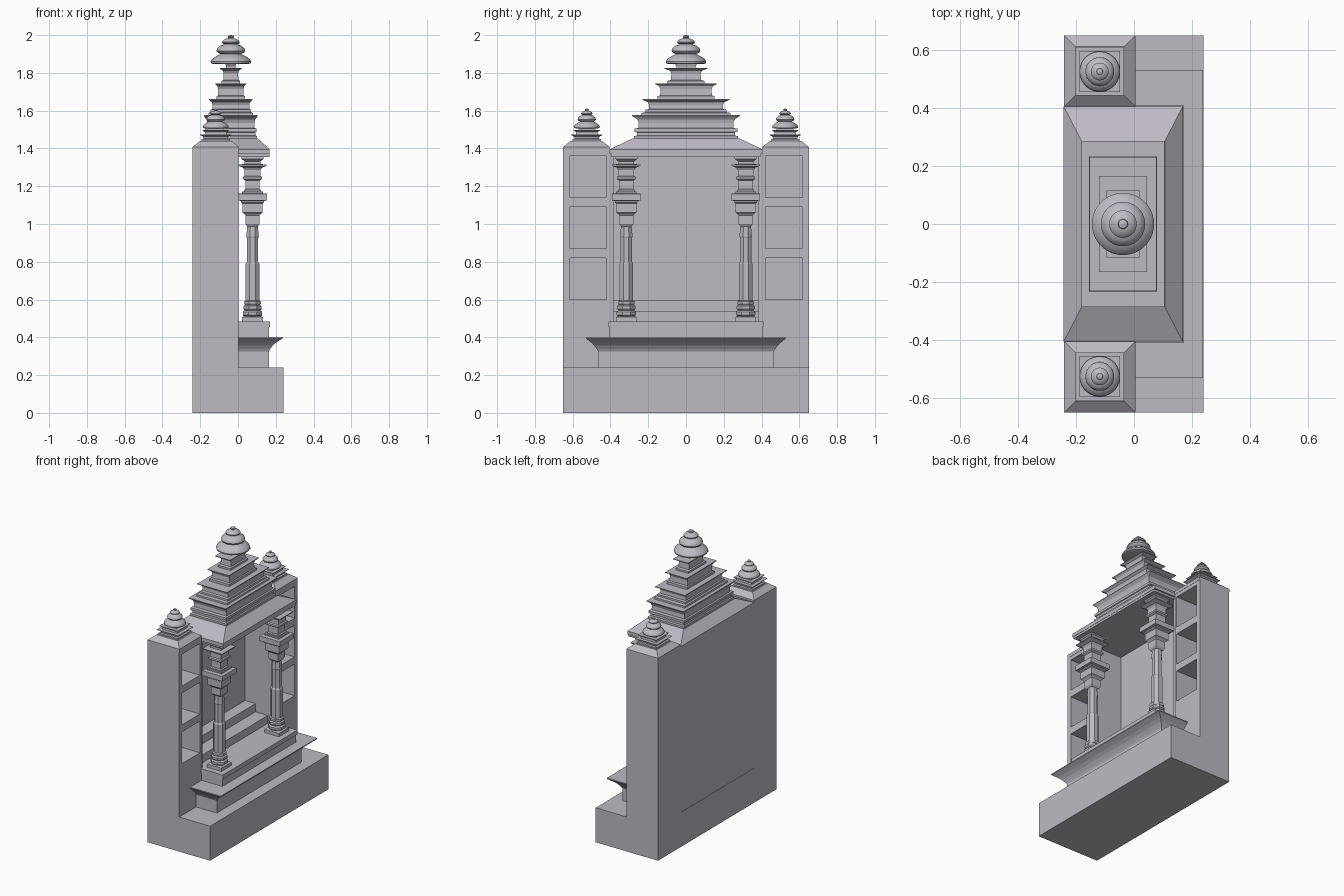
import bpy, bmesh, math

stone = bpy.data.materials.new("lavender_grey_stone")
stone.diffuse_color = (0.52, 0.49, 0.55, 1)


def finish(name, bm, smooth=False):
    bmesh.ops.recalc_face_normals(bm, faces=bm.faces)
    me = bpy.data.meshes.new(name)
    bm.to_mesh(me)
    bm.free()
    me.materials.append(stone)
    ob = bpy.data.objects.new(name, me)
    bpy.context.collection.objects.link(ob)
    if smooth:
        bpy.ops.object.select_all(action='DESELECT')
        ob.select_set(True)
        bpy.context.view_layer.objects.active = ob
        bpy.ops.object.shade_smooth_by_angle(angle=math.radians(40))
    return ob


def boxes(name, bounds):
    """One mesh of boxes, each (x0, x1, y0, y1, z0, z1)."""
    bm = bmesh.new()
    for x0, x1, y0, y1, z0, z1 in bounds:
        vs = bmesh.ops.create_cube(bm, size=1)["verts"]
        for v in vs:
            v.co.x = x1 if v.co.x > 0 else x0
            v.co.y = y1 if v.co.y > 0 else y0
            v.co.z = z1 if v.co.z > 0 else z0
    return finish(name, bm)


def loft(name, rings, cx=0, cy=0, n=4, smooth=False):
    """Stack of n-sided rings (half_x, half_y, z), capped at both ends."""
    bm = bmesh.new()
    k = 1 / math.cos(math.pi / n)
    loops = []
    for hx, hy, z in rings:
        loops.append([bm.verts.new((cx + hx * k * math.cos((2 * i + 1) * math.pi / n),
                                    cy + hy * k * math.sin((2 * i + 1) * math.pi / n), z))
                      for i in range(n)])
    for a, b in zip(loops, loops[1:]):
        for i in range(n):
            j = (i + 1) % n
            bm.faces.new((a[i], a[j], b[j], b[i]))
    bm.faces.new(loops[0])
    bm.faces.new(loops[-1])
    return finish(name, bm, smooth)


def even(profile):
    return [(h, h, z) for h, z in profile]


# Ribbed bell finial profile: radius, height above its base
DOME = [(.09, 0), (.105, .005), (.107, .014), (.1, .027), (.08, .041), (.06, .051),
        (.056, .055), (.07, .061), (.076, .071), (.071, .085), (.056, .098), (.04, .103),
        (.036, .106), (.045, .111), (.047, .118), (.039, .128), (.022, .136),
        (.012, .138), (.017, .143), (.015, .15), (.004, .154)]


def dome(name, cx, cy, z, sr, sz):
    loft(name, even([(r * sr, z + h * sz) for r, h in DOME]), cx, cy, 32, True)


# Base and front step with its flared lip
boxes("base", [(-.24, .24, -.65, .65, 0, .24)])
loft("flared_step", [(.163, .465, .24), (.163, .465, .325), (.17, .472, .338),
                     (.185, .487, .358), (.205, .505, .375), (.238, .53, .395),
                     (.238, .53, .402)])
boxes("platform", [(-.235, .163, -.405, .405, .39, .455)])
boxes("platform_top", [(-.235, .17, -.41, .41, .455, .485)])

# Alcove: back panel, side linings and inner steps
boxes("back_panel", [(-.238, -.215, -.41, .41, .24, 1.37)])
boxes("alcove_linings", [(-.22, -.003, s * .395 - .01, s * .395 + .01, .48, 1.37) for s in (-1, 1)])
boxes("inner_step_lower", [(-.22, -.04, -.386, .386, .48, .54)])
boxes("inner_step_upper", [(-.22, -.135, -.386, .386, .535, .597)])

# Roof slab and sloping roof
loft("roof", [(.203, .395, 1.355), (.203, .395, 1.37), (.205, .405, 1.37),
              (.205, .405, 1.395), (.143, .285, 1.452)], cx=-.037)

# Stepped spire tiers: half width in y and height, half as deep in x
TIERS = [
    [(.275, 1.45), (.275, 1.465), (.26, 1.468), (.26, 1.485), (.272, 1.488), (.272, 1.505),
     (.252, 1.508), (.25, 1.535), (.257, 1.553), (.285, 1.572), (.285, 1.576)],
    [(.235, 1.576), (.235, 1.588), (.215, 1.592), (.215, 1.605), (.197, 1.608), (.195, 1.63),
     (.202, 1.645), (.23, 1.657), (.23, 1.661)],
    [(.152, 1.66), (.152, 1.677), (.137, 1.68), (.135, 1.715), (.142, 1.73),
     (.165, 1.741), (.165, 1.745)],
    [(.097, 1.744), (.097, 1.758), (.08, 1.762), (.077, 1.798), (.085, 1.812),
     (.115, 1.822), (.115, 1.826)],
    [(.05, 1.825), (.05, 1.835), (.06, 1.85)],
]
for i, tier in enumerate(TIERS):
    loft(f"spire_tier_{i + 1}", [(h * .5, h, z) for h, z in tier], cx=-.038)
dome("spire_dome", -.038, 0, 1.846, 1, 1)

for s, side in ((-1, "left"), (1, "right")):
    # Side tower with three open niches
    y0, y1 = sorted((s * .405, s * .65))
    tower = boxes(f"{side}_tower", [(-.24, .003, y0, y1, .24, 1.385)])
    n0, n1 = sorted((s * .422, s * .618))
    cutter = boxes("niche_cutter", [(-.215, .1, n0, n1, z, z + .22) for z in (.6, .87, 1.14)])
    mod = tower.modifiers.new("niches", 'BOOLEAN')
    mod.operation = 'DIFFERENCE'
    mod.solver = 'EXACT'
    mod.object = cutter
    bpy.context.view_layer.objects.active = tower
    bpy.ops.object.modifier_apply(modifier=mod.name)
    bpy.data.objects.remove(cutter)

    # Tower cap and small finial
    ty = s * .5275
    loft(f"{side}_tower_cap", even([(.1225, 1.385), (.1225, 1.408), (.083, 1.44)]), -.118, ty)
    loft(f"{side}_finial_base", even([
        (.075, 1.44), (.075, 1.449), (.064, 1.452), (.067, 1.463), (.083, 1.471), (.083, 1.474),
        (.058, 1.474), (.056, 1.486), (.07, 1.495), (.07, 1.498), (.045, 1.498),
        (.045, 1.507)]), -.118, s * .525)
    dome(f"{side}_finial_dome", -.118, s * .525, 1.506, .645, .68)

    # Carved column: square foot, eight-sided shaft, square capital
    cx, cy = .077, s * .316
    loft(f"{side}_column_foot", even([(.055, .485), (.055, .508), (.04, .512)]), cx, cy)
    loft(f"{side}_column_shaft", even([
        (.042, .51), (.051, .518), (.051, .535), (.042, .543), (.048, .55), (.048, .565),
        (.04, .572), (.044, .578), (.044, .59), (.036, .595), (.036, .79), (.03, .8),
        (.03, .925), (.033, .935), (.028, .99), (.036, 1.0)]), cx, cy, 8)
    loft(f"{side}_column_neck", even([
        (.027, .985), (.037, 1.0), (.037, 1.045), (.042, 1.052), (.053, 1.06), (.053, 1.108),
        (.06, 1.113), (.06, 1.122), (.077, 1.125), (.077, 1.16), (.055, 1.163),
        (.055, 1.172)]), cx, cy)
    loft(f"{side}_column_capital", even([
        (.045, 1.17), (.045, 1.18), (.038, 1.185), (.038, 1.23), (.05, 1.238), (.05, 1.25),
        (.042, 1.255), (.042, 1.285), (.05, 1.298), (.075, 1.308), (.075, 1.314),
        (.042, 1.318), (.042, 1.332), (.058, 1.345), (.058, 1.358)]), cx, cy)
